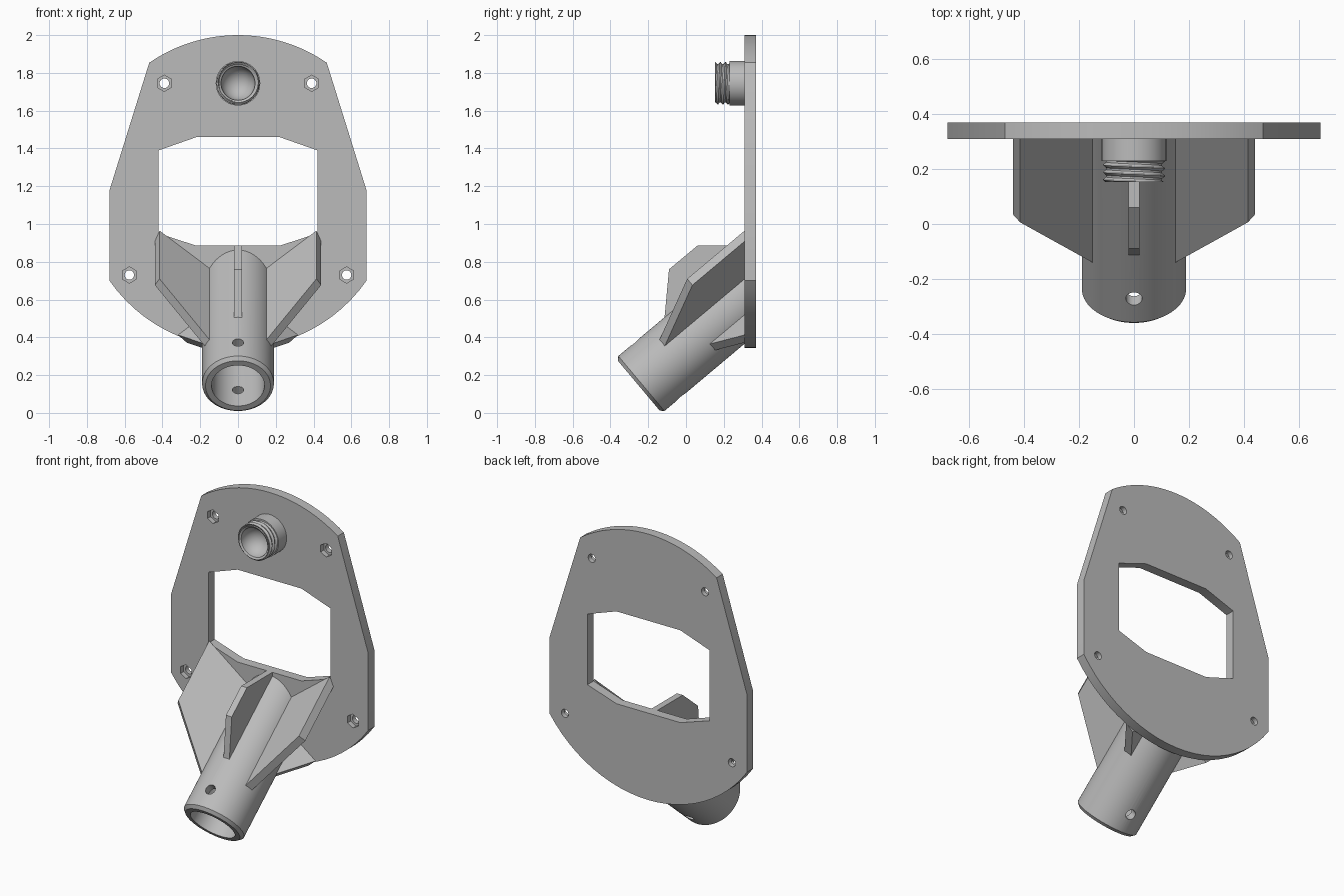
import bpy, bmesh, math
from mathutils import Vector, Matrix

cube = bpy.data.objects.get("Cube")
if cube:
    bpy.data.objects.remove(cube, do_unlink=True)

grey = bpy.data.materials.new("plain grey")
grey.use_nodes = True
colour = (0.5, 0.5, 0.5, 1)
grey.diffuse_color = colour
grey.node_tree.nodes["Principled BSDF"].inputs["Base Color"].default_value = colour

X, Y, Z = Vector((1, 0, 0)), Vector((0, 1, 0)), Vector((0, 0, 1))
TILT = math.radians(40)
AXIS = Vector((0, math.cos(TILT), math.sin(TILT)))    # along the socket
UP = Vector((0, -math.sin(TILT), math.cos(TILT)))     # across the socket
MOUTH = Vector((0, -0.25, 0.144))
FRONT, BACK = 0.31, 0.37                              # plate faces in y
TUBE = Matrix.Translation(MOUTH) @ Matrix((-X, UP, AXIS)).transposed().to_4x4()


def finish(name, bm, clip=False):
    if clip:  # trim flush with the front of the plate
        cut = bmesh.ops.bisect_plane(bm, geom=bm.verts[:] + bm.edges[:] + bm.faces[:],
                                     plane_co=(0, FRONT, 0), plane_no=Y, clear_outer=True)
        edges = [e for e in cut["geom_cut"] if isinstance(e, bmesh.types.BMEdge)]
        bmesh.ops.contextual_create(bm, geom=edges)
    bmesh.ops.recalc_face_normals(bm, faces=bm.faces)
    mesh = bpy.data.meshes.new(name)
    bm.to_mesh(mesh)
    bm.free()
    mesh.materials.append(grey)
    obj = bpy.data.objects.new(name, mesh)
    bpy.context.collection.objects.link(obj)
    return obj


def prism(name, points, origin, e1, e2, thick, clip=False):
    """Flat outline in the e1/e2 plane, thickened evenly both ways."""
    bm = bmesh.new()
    half = e1.cross(e2).normalized() * thick / 2
    base = [bm.verts.new(origin + e1 * p + e2 * q - half) for p, q in points]
    face = bm.faces.new(base)
    new = bmesh.ops.extrude_face_region(bm, geom=[face])["geom"]
    bmesh.ops.translate(bm, vec=half * 2,
                        verts=[v for v in new if isinstance(v, bmesh.types.BMVert)])
    return finish(name, bm, clip)


def lathe(name, profile, matrix, steps=64, clip=False):
    bm = bmesh.new()
    verts = [bm.verts.new((r, 0, h)) for r, h in profile]
    edges = [bm.edges.new(pair) for pair in zip(verts, verts[1:])]
    bmesh.ops.spin(bm, geom=verts + edges, cent=(0, 0, 0), axis=Z,
                   angle=math.tau, steps=steps, use_duplicate=False)
    bmesh.ops.remove_doubles(bm, verts=bm.verts, dist=1e-5)
    bm.transform(matrix)
    return finish(name, bm, clip)


def circle(r, n, cx=0, cz=0):
    return [(cx + r * math.sin(math.tau * i / n), cz + r * math.cos(math.tau * i / n))
            for i in range(n)]


def cut_out(obj, cutters):
    for cutter in cutters:
        mod = obj.modifiers.new("cut", "BOOLEAN")
        mod.operation, mod.solver, mod.object = "DIFFERENCE", "EXACT", cutter
    bpy.context.view_layer.update()
    graph = bpy.context.evaluated_depsgraph_get()
    mesh = bpy.data.meshes.new_from_object(obj.evaluated_get(graph))
    obj.modifiers.clear()
    obj.data = mesh
    for cutter in cutters:
        bpy.data.objects.remove(cutter, do_unlink=True)


def smooth(obj, angle=35):
    bpy.ops.object.select_all(action="DESELECT")
    obj.select_set(True)
    bpy.context.view_layer.objects.active = obj
    bpy.ops.object.shade_smooth_by_angle(angle=math.radians(angle))


# Mounting plate: a disc trimmed by straight sides
R, CZ, N = 0.828, 1.172, 24
top, low = math.asin(0.47 / R), math.asin(0.68 / R)
arc_top = [-top + 2 * top * i / N for i in range(N + 1)]
arc_low = [math.pi - low + 2 * low * i / N for i in range(N + 1)]
outline = [(R * math.sin(a), CZ + R * math.cos(a)) for a in arc_top]
outline += [(0.68, 1.18)]
outline += [(R * math.sin(a), CZ + R * math.cos(a)) for a in arc_low]
outline += [(-0.68, 1.18)]
mid = Y * (FRONT + BACK) / 2
plate = prism("mounting_plate", outline, mid, X, Z, BACK - FRONT)

# Window, bolt holes and hexagonal nut pockets
half = [(0.22, 1.46), (0.42, 1.39), (0.42, 0.95), (0.22, 0.885)]
window = half + [(-x, z) for x, z in reversed(half)]
cutters = [prism("window_cutter", window, mid, X, Z, 0.3)]
for side in (-1, 1):
    for x, z in ((0.39, 1.745), (0.575, 0.73)):
        cutters.append(prism("bolt_cutter", circle(0.025, 24, side * x, z), mid, X, Z, 0.3))
        cutters.append(prism("nut_cutter", circle(0.043, 6, side * x, z),
                             Y * FRONT, X, Z, 0.06))
cut_out(plate, cutters)
smooth(plate, 20)

# Slanted socket tube with chamfered mouth and a cross pin hole
tube = lathe("socket_tube", [(0, 0.55), (0.14, 0.55), (0.14, 0), (0.172, 0),
                             (0.19, 0.018), (0.19, 1.3), (0, 1.3)], TUBE, clip=True)
pin = prism("pin_cutter", circle(0.03, 24), MOUTH + AXIS * 0.13, X, AXIS, 0.8)
cut_out(tube, [pin])
smooth(tube)

# Radial gussets, large above and small below the tube
upper = [(0.15, 0.2), (0.494, 0.56), (0.494, 1.3), (0.15, 1.3)]
lower = [(0.15, 0.39), (0.494, 0.75), (0.494, 1.3), (0.15, 1.3)]
for side, word in ((-1, "right"), (1, "left")):
    for level, rise, shape in (("upper", 0.5, upper), ("lower", -0.5, lower)):
        radial = X * side * math.sqrt(0.75) + UP * rise
        prism(f"{level}_{word}_gusset", shape, MOUTH, radial, AXIS, 0.05, clip=True)

# Central rib on top of the tube
prism("central_rib", [(FRONT, 0.885), (0.06, 0.885), (-0.09, 0.76), (-0.115, 0.49),
                      (-0.09, 0.48), (FRONT, 0.82)], Vector(), Y, Z, 0.04)

# Round boss with a bowl-shaped recess
BOSS = Matrix.Translation((0, FRONT, 1.745)) @ Matrix.Rotation(math.pi / 2, 4, "X")
bowl = [(0.09 * math.sin(a), 0.15 - 0.09 * math.cos(a))
        for a in (math.pi / 2 * i / 10 for i in range(11))]
boss = lathe("boss", bowl + [(0.102, 0.157), (0.102, 0.08), (0.118, 0.08), (0.118, 0)], BOSS)
smooth(boss)

# Screw thread winding around the boss
bm = bmesh.new()
SEG, ROWS, PITCH = 48, 24, 0.027
rings = []
for j in range(ROWS + 1):
    h = 0.08 + 0.077 * j / ROWS
    ring = []
    for i in range(SEG):
        a = math.tau * i / SEG
        wave = abs(((h / PITCH + i / SEG) % 1) * 2 - 1)
        r = 0.098 + 0.016 * wave
        ring.append(bm.verts.new((r * math.cos(a), r * math.sin(a), h)))
    rings.append(ring)
for lo, hi in zip(rings, rings[1:]):
    for i in range(SEG):
        k = (i + 1) % SEG
        bm.faces.new((lo[i], lo[k], hi[k], hi[i]))
bm.transform(BOSS)
smooth(finish("screw_thread", bm), 30)
